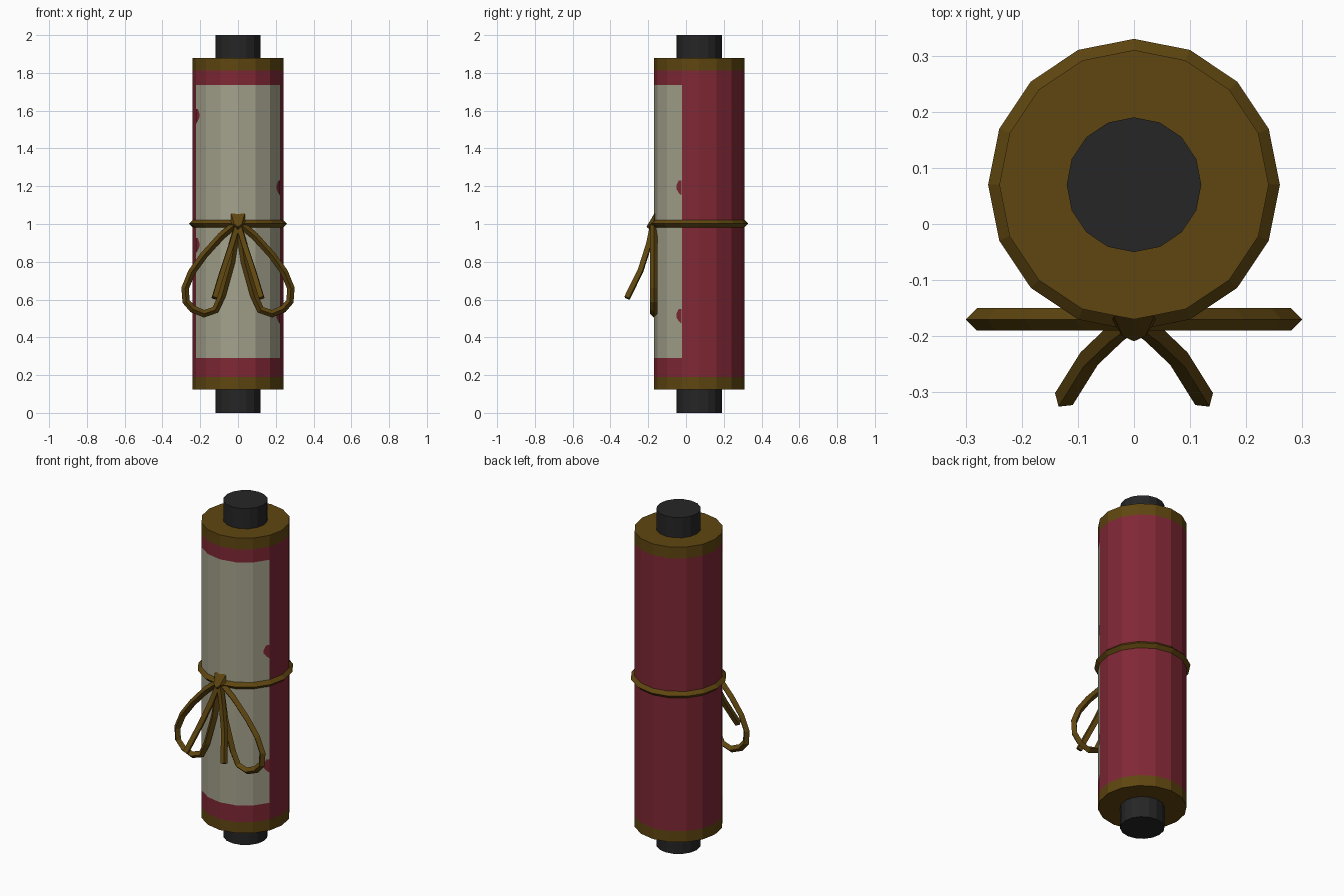
import bpy, bmesh, math
from mathutils import Vector

if "Cube" in bpy.data.objects:
    bpy.data.objects.remove(bpy.data.objects["Cube"])

CY, R, N = 0.07, 0.24, 16


def material(name, rgb):
    m = bpy.data.materials.new(name)
    m.diffuse_color = (*rgb, 1)
    m.use_nodes = True
    m.node_tree.nodes["Principled BSDF"].inputs["Base Color"].default_value = m.diffuse_color
    return m


RED = material("dark red", (0.215, 0.021, 0.036))
CREAM = material("parchment cream", (0.37, 0.36, 0.26))
GOLD = material("old gold", (0.114, 0.061, 0.005))
BLACK = material("black", (0.019, 0.019, 0.019))


def finish(bm, name, mats):
    bmesh.ops.recalc_face_normals(bm, faces=bm.faces[:])
    me = bpy.data.meshes.new(name)
    bm.to_mesh(me)
    bm.free()
    for m in mats:
        me.materials.append(m)
    ob = bpy.data.objects.new(name, me)
    bpy.context.collection.objects.link(ob)
    return ob


def ring_point(a, r, z):
    return Vector((r * math.cos(a), CY + r * math.sin(a), z))


def stacked_cylinder(bm, r, heights):
    rings = [[bm.verts.new(ring_point(math.tau * i / N, r, z)) for i in range(N)]
             for z in heights]
    for a, b in zip(rings, rings[1:]):
        for i in range(N):
            j = (i + 1) % N
            bm.faces.new((a[i], a[j], b[j], b[i]))
    bm.faces.new(rings[0])
    bm.faces.new(rings[-1])


def cord(name, path, side, closed=False, r=0.02):
    """Sweep a diamond section along a path; side(i) gives one section axis."""
    bm = bmesh.new()
    path = [Vector(p) for p in path]
    n = len(path)
    rings = []
    for i, p in enumerate(path):
        if closed:
            t = path[(i + 1) % n] - path[i - 1]
        else:
            t = path[min(i + 1, n - 1)] - path[max(i - 1, 0)]
        u = Vector(side(i))
        t.normalize()
        u = (u - t * u.dot(t)).normalized()
        v = t.cross(u)
        rings.append([bm.verts.new(p + d * r) for d in (u, v, -u, -v)])
    for i in range(n if closed else n - 1):
        a, b = rings[i], rings[(i + 1) % n]
        for k in range(4):
            m = (k + 1) % 4
            bm.faces.new((a[k], a[m], b[m], b[k]))
    if not closed:
        bm.faces.new(rings[0])
        bm.faces.new(rings[-1])
    return finish(bm, name, [GOLD])


# Rolled paper: red roll, gold end bands, cream front panel
bm = bmesh.new()
stacked_cylinder(bm, R, [0.125, 0.19, 0.29, 1.735, 1.812, 1.88])
for f in bm.faces:
    c = f.calc_center_median()
    if c.z < 0.19 or c.z > 1.812:
        f.material_index = 2
    elif 0.29 < c.z < 1.735 and c.y < -0.03:
        f.material_index = 1
finish(bm, "scroll_roll", [RED, CREAM, GOLD])

# Wooden rod through the roll
bm = bmesh.new()
stacked_cylinder(bm, 0.12, [0, 2])
finish(bm, "scroll_rod", [BLACK])

# Torn notches along the panel's edges, as thin plates
bm = bmesh.new()
step = math.tau / N
for sx, zs in ((1, (1.195, 0.515)), (-1, (1.575, 0.89))):
    for z in zs:
        e, f = ring_point(-step, R, z), ring_point(-2 * step, R, z)
        nrm = ring_point(-1.5 * step, 0.0015, 0) - Vector((0, CY, 0))
        pts = []
        for t, dz in ((0, -0.045), (0.2, -0.03), (0.36, -0.01),
                      (0.36, 0.01), (0.2, 0.035), (0, 0.035)):
            p = e.lerp(f, t) + nrm + Vector((0, 0, dz))
            p.x *= sx
            pts.append(bm.verts.new(p))
        bm.faces.new(pts if sx > 0 else pts[::-1])
me = bpy.data.meshes.new("torn_notches")
bm.to_mesh(me)
bm.free()
me.materials.append(RED)
bpy.context.collection.objects.link(bpy.data.objects.new("torn_notches", me))

# Cord around the roll
cord("cord_ring", [ring_point(math.tau * i / N, R, 1.002) for i in range(N)],
     lambda i: (0, 0, 1), closed=True)

# Bow loops and loose tails, mirrored left and right
LOOP = [(0, 1.01), (0.09, 0.935), (0.18, 0.835), (0.245, 0.745), (0.28, 0.66),
        (0.275, 0.59), (0.24, 0.55), (0.18, 0.525), (0.12, 0.545),
        (0.085, 0.62), (0.035, 0.80), (0.015, 0.93), (0, 1.01)]
TAIL = [(0.005, -0.175, 0.99), (0.035, -0.197, 0.89),
        (0.08, -0.24, 0.755), (0.125, -0.312, 0.608)]
for s, word in ((1, "right"), (-1, "left")):
    cord("bow_loop_" + word, [(s * x, -0.17, z) for x, z in LOOP],
         lambda i: (0, 1, 0))
    cord("cord_tail_" + word, [(s * x, y, z) for x, y, z in TAIL],
         lambda i: (s, 0.7, 0), r=0.019)

# Knot
bm = bmesh.new()
for p in ((0.036, -0.165, 1.055), (0.04, -0.172, 0.995), (0.02, -0.2, 1.0),
          (0, -0.209, 0.985), (0, -0.165, 1.06), (0, -0.165, 0.95)):
    for s in ((1, -1) if p[0] else (1,)):
        bm.verts.new((s * p[0], p[1], p[2]))
bm.verts.new((0, -0.145, 1.0))
bmesh.ops.convex_hull(bm, input=bm.verts[:])
finish(bm, "knot", [GOLD])
